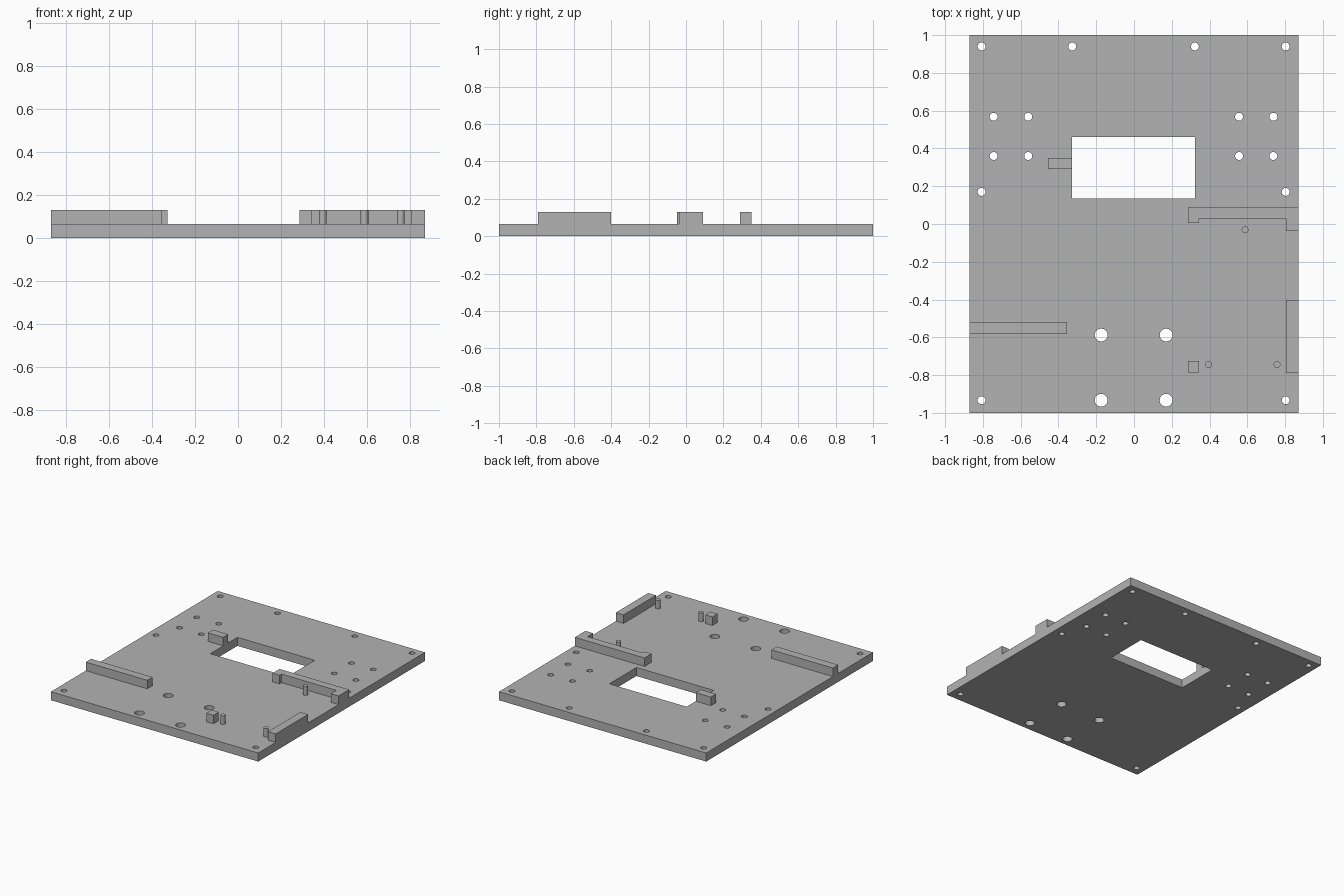
import bpy, bmesh
from math import cos, sin, tau

cube = bpy.data.objects.get("Cube")
if cube:
    bpy.data.objects.remove(cube)

PLATE_TOP, PART_TOP = 0.065, 0.13

grey = bpy.data.materials.new("mid grey")
grey.use_nodes = True
grey.diffuse_color = (0.45, 0.45, 0.45, 1)
grey.node_tree.nodes["Principled BSDF"].inputs["Base Color"].default_value = grey.diffuse_color


def rect(x0, x1, y0, y1):
    return [(x0, y0), (x1, y0), (x1, y1), (x0, y1)]


def circle(x, y, r, n=32):
    return [(x + r * cos(tau * i / n), y + r * sin(tau * i / n)) for i in range(n)]


def extrude(name, outlines, z0, z1):
    """Solid from flat closed outlines; inner outlines become holes."""
    curve = bpy.data.curves.new(name + "_profile", "CURVE")
    curve.dimensions = "2D"
    curve.fill_mode = "BOTH"
    curve.extrude = (z1 - z0) / 2
    for points in outlines:
        spline = curve.splines.new("POLY")
        spline.points.add(len(points) - 1)
        for p, (x, y) in zip(spline.points, points):
            p.co = (x, y, 0, 1)
        spline.use_cyclic_u = True
    helper = bpy.data.objects.new(name + "_profile", curve)
    bpy.context.scene.collection.objects.link(helper)
    bpy.context.view_layer.update()
    graph = bpy.context.evaluated_depsgraph_get()
    mesh = bpy.data.meshes.new_from_object(helper.evaluated_get(graph))
    bpy.data.objects.remove(helper)
    bpy.data.curves.remove(curve)

    # Weld caps to walls and lift to height
    bm = bmesh.new()
    bm.from_mesh(mesh)
    bmesh.ops.remove_doubles(bm, verts=bm.verts, dist=0.0001)
    bmesh.ops.recalc_face_normals(bm, faces=bm.faces)
    bmesh.ops.translate(bm, verts=bm.verts, vec=(0, 0, (z0 + z1) / 2))
    for f in bm.faces:
        f.smooth = False
        f.material_index = 0
    bm.to_mesh(mesh)
    bm.free()
    mesh.materials.clear()
    mesh.materials.append(grey)
    mesh.name = name
    obj = bpy.data.objects.new(name, mesh)
    bpy.context.scene.collection.objects.link(obj)
    return obj


# Base plate with window, screw holes and larger mounting holes
screws = [(x, 0.94) for x in (-0.807, -0.327, 0.322, 0.803)]
screws += [(x, y) for y in (0.17, -0.933) for x in (-0.807, 0.803)]
screws += [(x, y) for y in (0.568, 0.36) for x in (-0.743, -0.56, 0.556, 0.738)]
mounts = [(x, y) for x in (-0.174, 0.17) for y in (-0.588, -0.933)]
extrude("base_plate",
        [rect(-0.87, 0.87, -1, 1), rect(-0.327, 0.322, 0.135, 0.46)]
        + [circle(x, y, 0.021) for x, y in screws]
        + [circle(x, y, 0.034) for x, y in mounts],
        0, PLATE_TOP)

# Raised rails, stops and tab
blocks = {
    "window_tab": rect(-0.455, -0.327, 0.29, 0.35),
    "right_rail": rect(-0.87, -0.354, -0.582, -0.519),
    "left_edge_rail": rect(0.805, 0.87, -0.79, -0.402),
    "corner_stop": rect(0.285, 0.345, -0.787, -0.724),
    # Long bracket with a short foot inside and a longer foot at the edge
    "left_bracket": [(0.285, 0.005), (0.345, 0.005), (0.345, 0.03), (0.805, 0.03),
                     (0.805, -0.037), (0.87, -0.037), (0.87, 0.09), (0.285, 0.09)],
}
for name, outline in blocks.items():
    extrude(name, [outline], PLATE_TOP, PART_TOP)

# Locating pegs
for i, (x, y) in enumerate([(0.588, -0.03), (0.394, -0.744), (0.757, -0.744)], 1):
    peg = extrude(f"locating_peg_{i}", [circle(x, y, 0.018)], PLATE_TOP, PART_TOP)
    for f in peg.data.polygons:
        f.use_smooth = abs(f.normal.z) < 0.5
    for e in peg.data.edges:
        a, b = (peg.data.vertices[v].co.z for v in e.vertices)
        e.use_edge_sharp = abs(a - b) < 0.001
